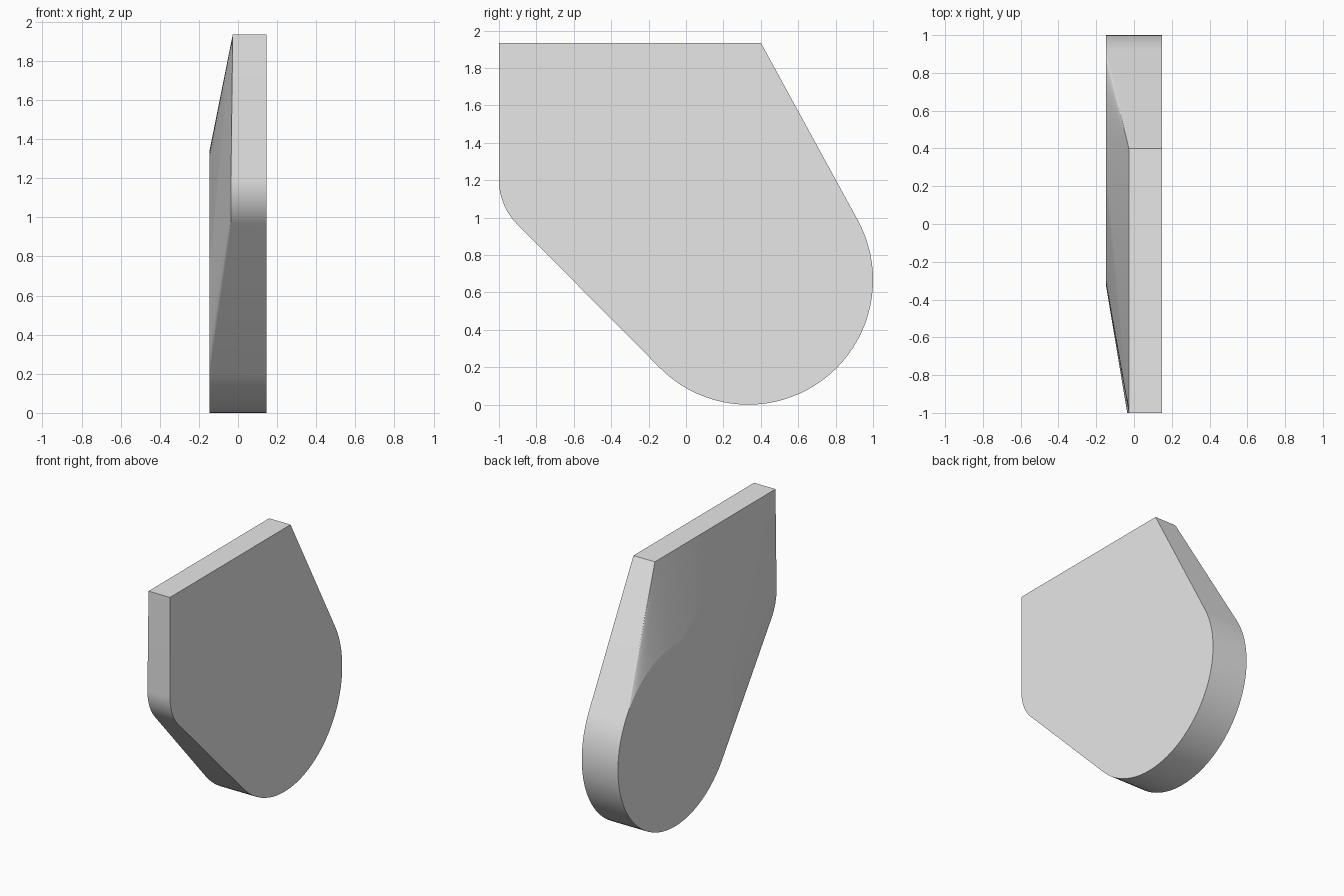
import bpy, bmesh
from math import cos, sin, radians

cube = bpy.data.objects.get("Cube")
if cube:
    bpy.data.objects.remove(cube, do_unlink=True)

# Plate thickness: flat side, raised disc side, and the thinned rim
FLAT, DISC, TOP_RIM, NOSE_RIM = 0.147, -0.147, -0.027, -0.036
TOP = 1.935


def arc(centre, radius, start, end, steps):
    """Points (y, z) along an arc, angles in degrees."""
    angles = [radians(start + (end - start) * i / steps) for i in range(steps + 1)]
    return [(centre[0] + radius * cos(a), centre[1] + radius * sin(a)) for a in angles]


# Outline pieces: round lobe, rounded nose, straight top
big, small = (0.333, 0.667), (-0.667, 1.2)
lobe = arc(big, 0.667, -135.1, 28.5, 40)
lobe_inner = arc(big, 0.667, 28.5, 224.9, 48)[1:-1]
nose = arc(small, 0.333, 180, 224.9, 12)
corners = [(0.4, TOP), (-1.0, TOP)]

# Skin the flat outline to the raised disc and the thin rim
layers = [
    (FLAT, lobe + nose + corners),
    (DISC, lobe + lobe_inner),
    (NOSE_RIM, nose),
    (TOP_RIM, corners),
]
bm = bmesh.new()
for x, points in layers:
    for y, z in points:
        bm.verts.new((x, y, z))
hull = bmesh.ops.convex_hull(bm, input=bm.verts[:])
loose = [v for v in bm.verts if not v.link_faces]
bmesh.ops.delete(bm, geom=loose, context='VERTS')
bmesh.ops.dissolve_limit(bm, angle_limit=radians(0.1),
                         verts=bm.verts[:], edges=bm.edges[:])
bmesh.ops.recalc_face_normals(bm, faces=bm.faces[:])

mesh = bpy.data.meshes.new("tapered_plate")
bm.to_mesh(mesh)
bm.free()
plate = bpy.data.objects.new("tapered_plate", mesh)
bpy.context.collection.objects.link(plate)

# Plain light grey
grey = bpy.data.materials.new("light_grey")
grey.use_nodes = True
colour = (0.8, 0.8, 0.8, 1)
grey.diffuse_color = colour
for node in grey.node_tree.nodes:
    if node.type == 'BSDF_PRINCIPLED':
        node.inputs["Base Color"].default_value = colour
mesh.materials.append(grey)

# Smooth curved walls, crisp edges
bpy.ops.object.select_all(action='DESELECT')
plate.select_set(True)
bpy.context.view_layer.objects.active = plate
bpy.ops.object.shade_smooth_by_angle(angle=radians(8))
